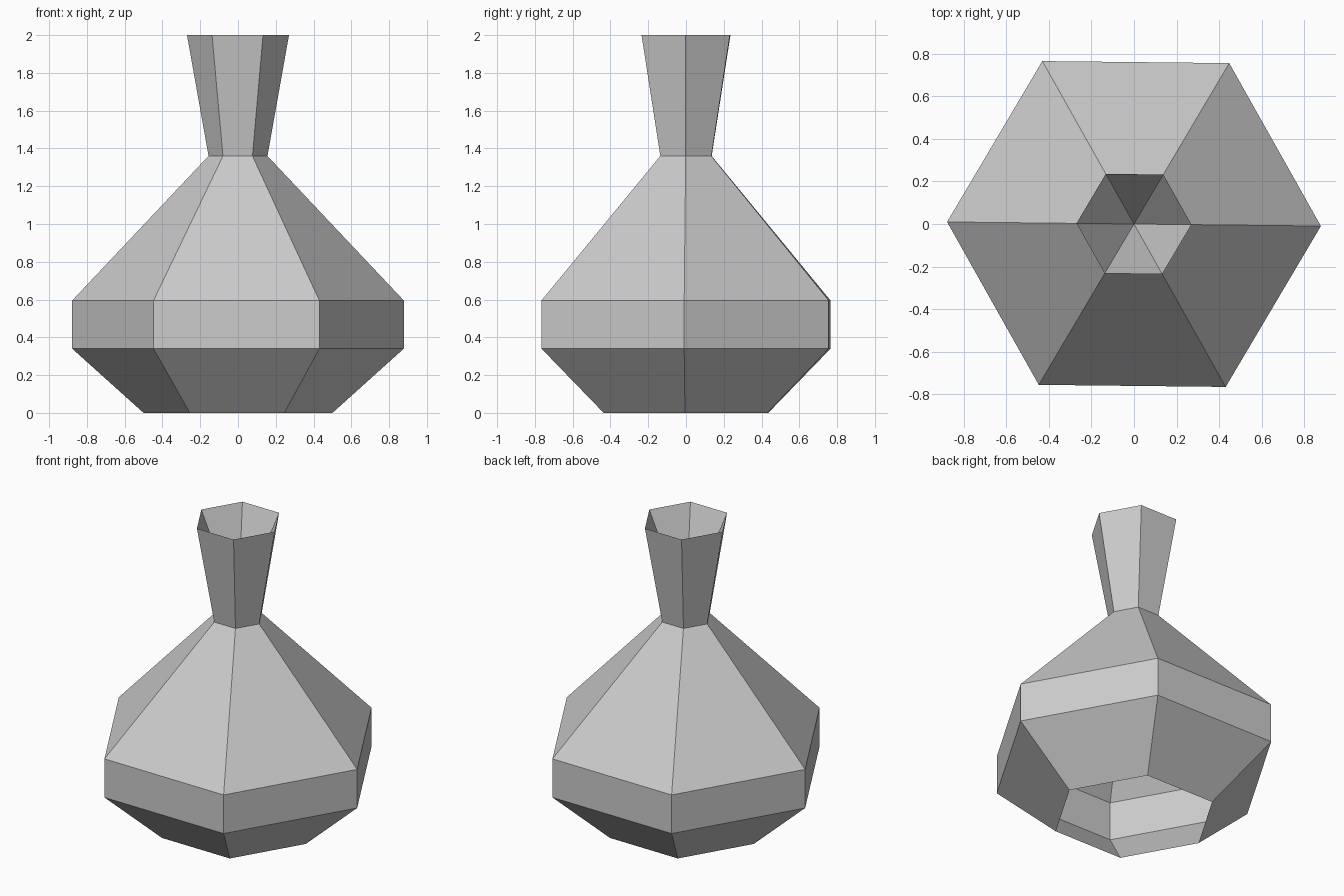
import bpy, bmesh, math

if "Cube" in bpy.data.objects:
    bpy.data.objects.remove(bpy.data.objects["Cube"])

SIDES = 6
TWIST = -0.011  # slight turn of the whole vase about z

# (radius, height) from the open foot, up the body and neck, then down the funnel
PROFILE = [(0.50, 0.0), (0.878, 0.34), (0.878, 0.595),
           (0.156, 1.36), (0.27, 2.0)]
FUNNEL_TIP = 1.40

clay = bpy.data.materials.new("light grey")
clay.diffuse_color = (0.6, 0.6, 0.6, 1)
clay.use_nodes = True
clay.node_tree.nodes["Principled BSDF"].inputs["Base Color"].default_value = clay.diffuse_color


def ring(bm, r, z):
    return [bm.verts.new((r * math.cos(TWIST + i * math.tau / SIDES),
                          r * math.sin(TWIST + i * math.tau / SIDES), z))
            for i in range(SIDES)]


bm = bmesh.new()
rings = [ring(bm, r, z) for r, z in PROFILE]

# Outer wall
for low, high in zip(rings, rings[1:]):
    for i in range(SIDES):
        j = (i + 1) % SIDES
        bm.faces.new((low[i], low[j], high[j], high[i]))

# Pointed funnel inside the mouth
tip = bm.verts.new((0, 0, FUNNEL_TIP))
for i in range(SIDES):
    bm.faces.new((rings[-1][i], rings[-1][(i + 1) % SIDES], tip))

mesh = bpy.data.meshes.new("vase")
bm.to_mesh(mesh)
bm.free()
mesh.materials.append(clay)
vase = bpy.data.objects.new("vase", mesh)
bpy.context.collection.objects.link(vase)
